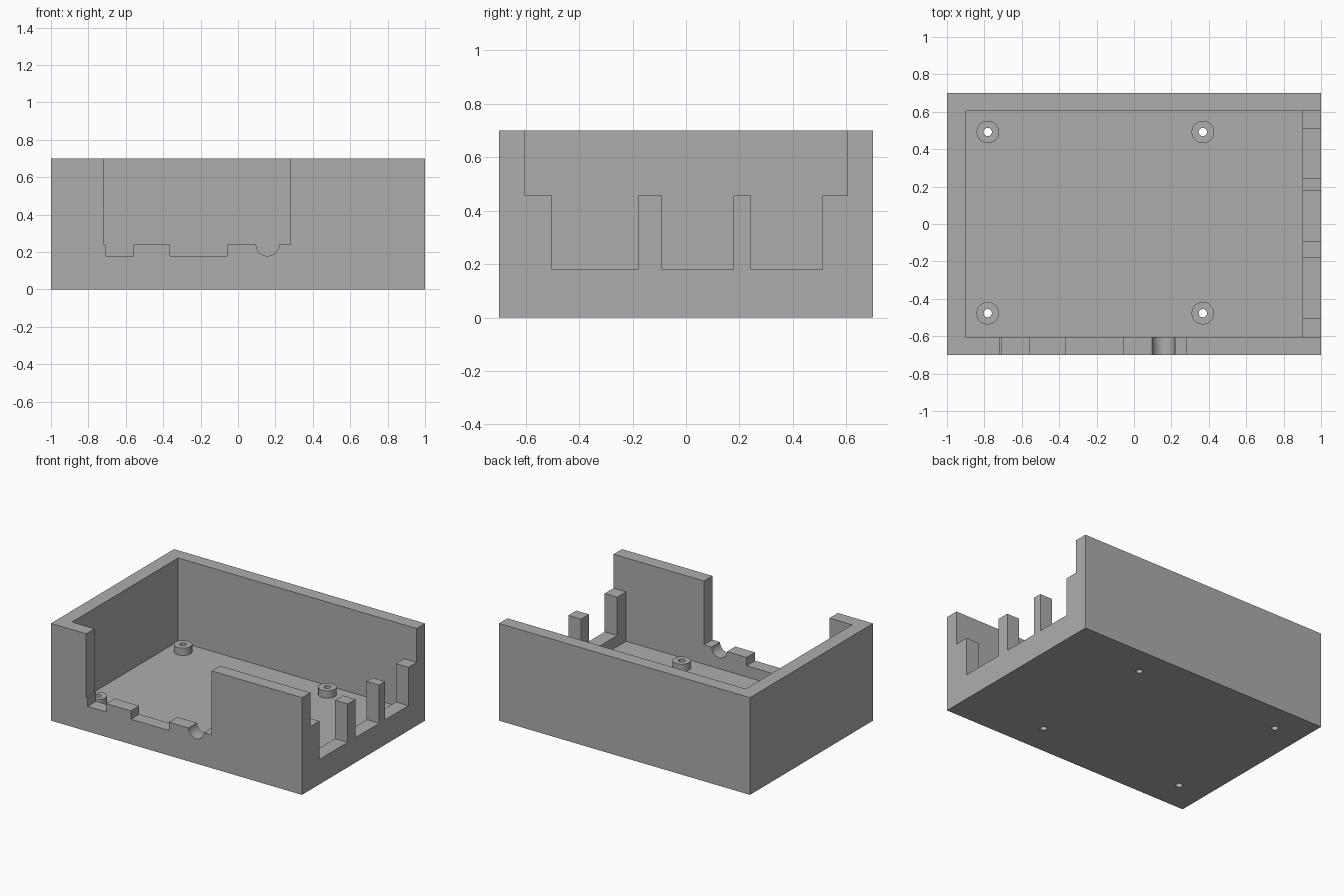
import bpy, bmesh, math
from mathutils import Vector

if "Cube" in bpy.data.objects:
    bpy.data.objects.remove(bpy.data.objects["Cube"])

grey = bpy.data.materials.new("plain grey")
grey.diffuse_color = (0.42, 0.42, 0.42, 1)
grey.use_nodes = True
grey.node_tree.nodes["Principled BSDF"].inputs["Base Color"].default_value = grey.diffuse_color


def prism(name, outline, start, depth):
    """Closed outline of 3D points, extruded along depth."""
    bm = bmesh.new()
    face = bm.faces.new([bm.verts.new(Vector(p) + Vector(start)) for p in outline])
    grown = bmesh.ops.extrude_face_region(bm, geom=[face])["geom"]
    bmesh.ops.translate(bm, vec=depth, verts=[v for v in grown if isinstance(v, bmesh.types.BMVert)])
    bmesh.ops.recalc_face_normals(bm, faces=bm.faces)
    mesh = bpy.data.meshes.new(name)
    bm.to_mesh(mesh)
    bm.free()
    mesh.materials.append(grey)
    obj = bpy.data.objects.new(name, mesh)
    bpy.context.collection.objects.link(obj)
    return obj


def block(name, x, y, z0, z1):
    return prism(name, [(-x, -y, 0), (x, -y, 0), (x, y, 0), (-x, y, 0)], (0, 0, z0), (0, 0, z1 - z0))


def cylinder(name, x, y, r, z0, z1, n=40):
    ring = [(r * math.cos(2 * math.pi * i / n), r * math.sin(2 * math.pi * i / n), 0) for i in range(n)]
    return prism(name, ring, (x, y, z0), (0, 0, z1 - z0))


def combine(target, tool, operation):
    """Apply a boolean and discard the tool."""
    mod = target.modifiers.new(operation, 'BOOLEAN')
    mod.operation, mod.object, mod.solver = operation, tool, 'EXACT'
    bpy.context.view_layer.objects.active = target
    bpy.ops.object.modifier_apply(modifier=mod.name)
    bpy.data.objects.remove(tool)


# Open tray with walls and floor of equal thickness
case = block("case", 1.0, 0.7, 0, 0.7)
combine(case, block("cavity", 0.9, 0.604, 0.1, 0.9), 'DIFFERENCE')

# Front port opening: stepped lower edge with a round jack notch
jack_x, jack_r, sill, low = 0.158, 0.061, 0.24, 0.18
front = [(-0.72, 0.9), (-0.72, sill), (-0.708, sill), (-0.708, low), (-0.56, low), (-0.56, sill),
         (-0.364, sill), (-0.364, low), (-0.06, low), (-0.06, sill)]
front += [(jack_x + jack_r * math.cos(a), sill + jack_r * math.sin(a))
          for a in (math.pi + math.pi * i / 20 for i in range(21))]
front += [(0.28, sill), (0.28, 0.9)]
combine(case, prism("front_opening", [(x, 0, z) for x, z in front], (0, -0.8, 0), (0, 0.25, 0)), 'DIFFERENCE')

# Right side opening: three deep slots below a full width gap
side = [(-0.604, 0.9), (-0.604, 0.456)]
for y0, y1 in ((-0.502, -0.18), (-0.09, 0.178), (0.244, 0.511)):
    side += [(y0, 0.456), (y0, low), (y1, low), (y1, 0.456)]
side += [(0.604, 0.456), (0.604, 0.9)]
combine(case, prism("side_opening", [(0, y, z) for y, z in side], (0.85, 0, 0), (0.3, 0, 0)), 'DIFFERENCE')

# Board mounting posts, drilled right through the floor
for x in (-0.782, 0.368):
    for y in (-0.477, 0.492):
        combine(case, cylinder("post", x, y, 0.06, 0.05, 0.153), 'UNION')
        combine(case, cylinder("screw_hole", x, y, 0.022, -0.1, 0.3), 'DIFFERENCE')

bpy.ops.object.select_all(action='DESELECT')
case.select_set(True)
bpy.context.view_layer.objects.active = case
bpy.ops.object.shade_smooth_by_angle(angle=math.radians(30))
